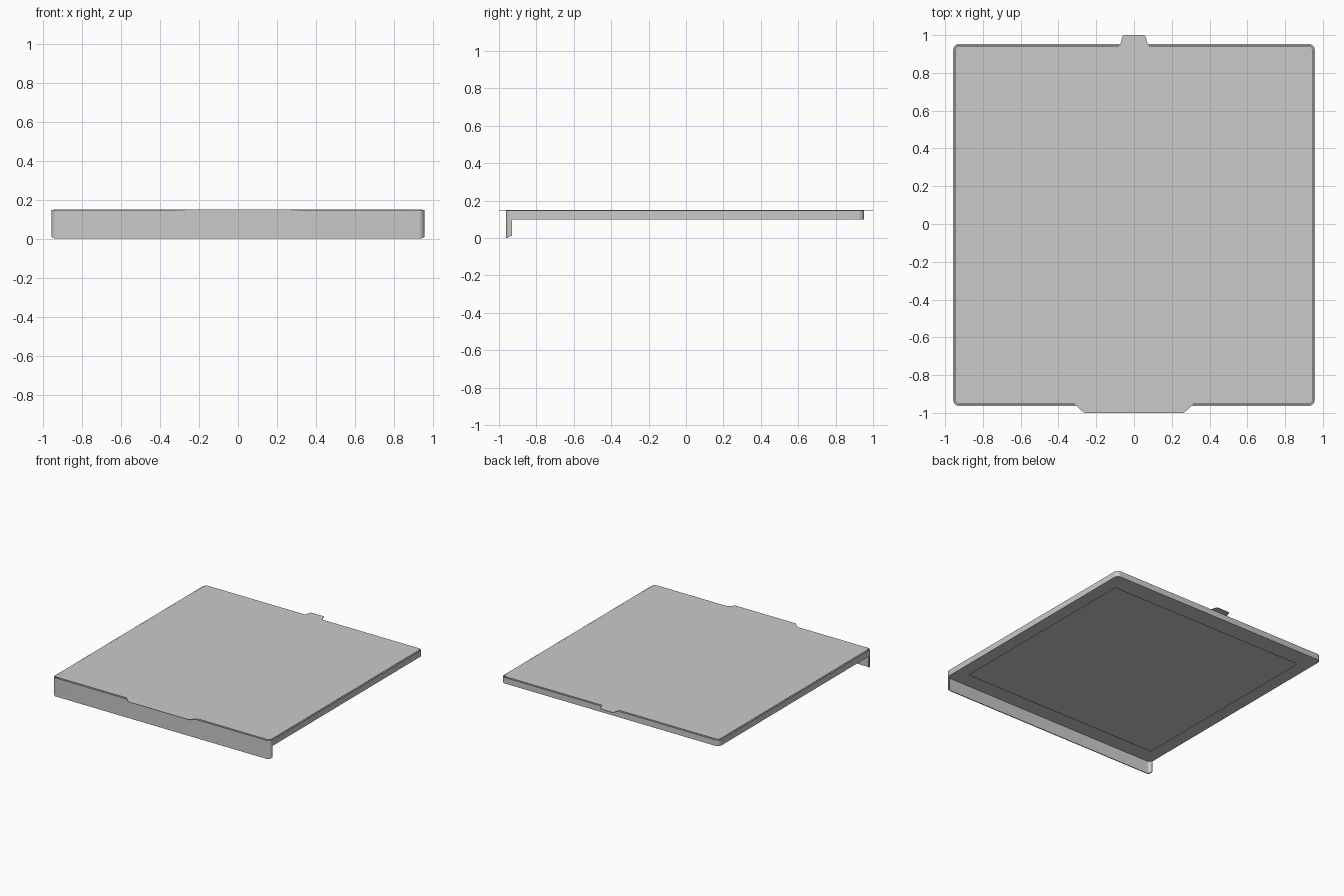
import bpy, bmesh, math

cube = bpy.data.objects.get("Cube")
if cube:
    bpy.data.objects.remove(cube, do_unlink=True)

grey = bpy.data.materials.new("light_grey")
grey.use_nodes = True
colour = (0.59, 0.59, 0.59, 1)
grey.diffuse_color = colour
grey.node_tree.nodes["Principled BSDF"].inputs["Base Color"].default_value = colour


def rounded_rect(x, back, front, r, steps=6):
    """Counter-clockwise rounded rectangle, starting at the back +x corner."""
    centres = [(x - r, back - r), (r - x, back - r), (r - x, front + r), (x - r, front + r)]
    points = []
    for corner, (cx, cy) in enumerate(centres):
        for i in range(steps + 1):
            a = math.pi / 2 * (corner + i / steps)
            points.append((cx + r * math.cos(a), cy + r * math.sin(a)))
    return points


def finish(bm, name):
    bmesh.ops.recalc_face_normals(bm, faces=bm.faces)
    mesh = bpy.data.meshes.new(name)
    bm.to_mesh(mesh)
    bm.free()
    mesh.materials.append(grey)
    obj = bpy.data.objects.new(name, mesh)
    bpy.context.collection.objects.link(obj)
    bpy.ops.object.select_all(action='DESELECT')
    obj.select_set(True)
    bpy.context.view_layer.objects.active = obj
    bpy.ops.object.shade_smooth_by_angle(angle=math.radians(30))


def band(name, outer, inner, low, high, closed=True):
    """Strip between two outlines; low gives the bottom height at each y."""
    bm = bmesh.new()
    sections = [[bm.verts.new((*o, low(o[1]))), bm.verts.new((*o, high)),
                 bm.verts.new((*i, high)), bm.verts.new((*i, low(i[1])))]
                for o, i in zip(outer, inner)]
    following = sections[1:] + (sections[:1] if closed else [])
    for a, b in zip(sections, following):
        for k in range(4):
            m = (k + 1) % 4
            bm.faces.new((a[k], b[k], b[m], a[m]))
    if not closed:
        bm.faces.new(sections[0])
        bm.faces.new(sections[-1])
    finish(bm, name)


WIDE, BACK, FRONT, RADIUS = 0.957, 0.953, -0.963, 0.032
UNDER, RIM, TOP = 0.10, 0.147, 0.15
WALL = 0.007

# Thin wall around all four sides
outer = rounded_rect(WIDE, BACK, FRONT, RADIUS)
inner = rounded_rect(WIDE - WALL, BACK - WALL, FRONT + WALL, RADIUS - WALL)
band("side_wall", outer, inner, lambda y: UNDER, RIM)

# Front lip hanging below the wall, wrapping round both front corners
half = len(outer) // 2
band("front_lip", outer[half:], inner[half:],
     lambda y: 0.012 * (y - FRONT) / RADIUS if y > FRONT + WALL + 0.001 else 0,
     UNDER, closed=False)

# Flange turned inward under the wall, open in the middle
opening = rounded_rect(0.855, 0.81, -0.83, 0.01)
band("underside_flange", inner, opening, lambda y: UNDER, UNDER + 0.004)

# Thin top sheet with a narrow back tab and a wide front tab
sheet = rounded_rect(WIDE - 0.011, BACK - 0.011, FRONT + 0.011, 0.022)
quarter = len(sheet) // 4
back_tab = [(0.08, BACK - 0.011), (0.072, 0.955), (0.06, 0.995), (0.053, 1.0)]
front_tab = [(0.315, FRONT + 0.011), (0.27, -0.995), (0.262, -1.0)]
back_path = back_tab + [(-x, y) for x, y in reversed(back_tab)]
front_path = [(-x, y) for x, y in front_tab] + front_tab[::-1]
sheet = (sheet[:quarter] + back_path + sheet[quarter:3 * quarter]
         + front_path + sheet[3 * quarter:])
bm = bmesh.new()
face = bm.faces.new([bm.verts.new((x, y, TOP)) for x, y in sheet])
lower = bmesh.ops.extrude_face_region(bm, geom=[face], use_keep_orig=True)["geom"]
for v in lower:
    if isinstance(v, bmesh.types.BMVert):
        v.co.z = RIM
finish(bm, "top_sheet")
